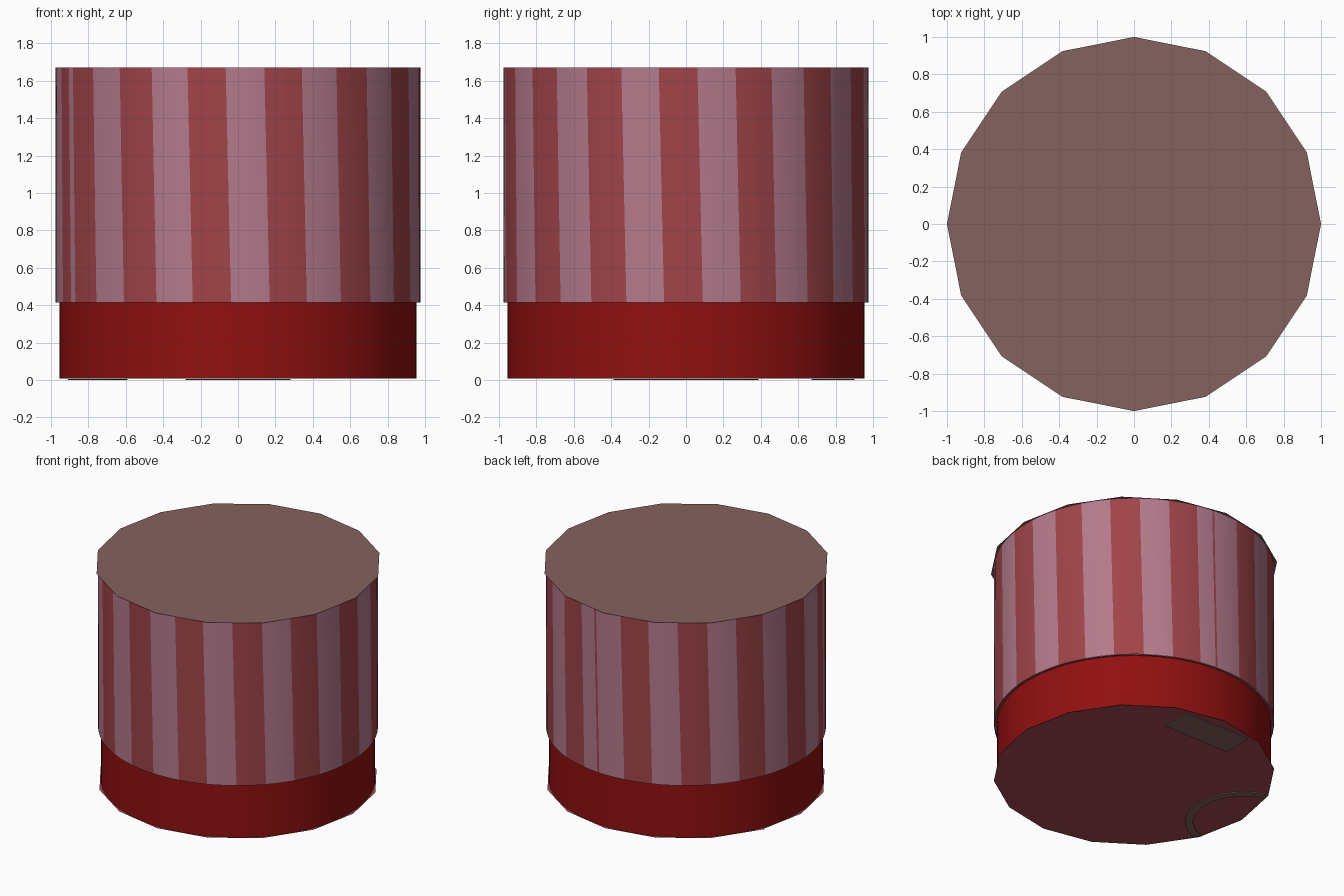
import bpy, bmesh, math

if "Cube" in bpy.data.objects:
    bpy.data.objects.remove(bpy.data.objects["Cube"])


def lin(c):
    c /= 255
    return c / 12.92 if c <= 0.04045 else ((c + 0.055) / 1.055) ** 2.4


def material(name, r, g, b):
    m = bpy.data.materials.new(name)
    m.diffuse_color = (lin(r), lin(g), lin(b), 1)
    m.use_nodes = True
    m.node_tree.nodes["Principled BSDF"].inputs["Base Color"].default_value = m.diffuse_color
    return m


brown = material("dusty_brown", 133, 98, 94)
pink = material("pale_pink", 180, 122, 140)
rose = material("rose_red", 160, 68, 73)
red = material("deep_red", 145, 16, 16)
base_rose = material("base_rose", 165, 72, 80)


def make(name, bm, mats, smooth=False):
    me = bpy.data.meshes.new(name)
    bm.to_mesh(me)
    bm.free()
    ob = bpy.data.objects.new(name, me)
    bpy.context.collection.objects.link(ob)
    for m in mats:
        me.materials.append(m)
    for p in me.polygons:
        p.use_smooth = smooth
    return ob


def polar(r, deg, z, cx=0):
    a = math.radians(deg)
    return (cx + r * math.cos(a), r * math.sin(a), z)


def disc(name, r, z, mat, up):
    bm = bmesh.new()
    vs = [bm.verts.new(polar(r, i * 22.5, z)) for i in range(16)]
    bm.faces.new(vs if up else vs[::-1])
    return make(name, bm, [mat])


def wall(name, r, z0, z1, angles, mats, rule, twist=0):
    """Closed tube whose bottom edge is turned by twist degrees."""
    bm = bmesh.new()
    lo = [bm.verts.new(polar(r, a + twist, z0)) for a in angles]
    hi = [bm.verts.new(polar(r, a, z1)) for a in angles]
    n = len(angles)
    for i in range(n):
        j = (i + 1) % n
        f = bm.faces.new((lo[i], lo[j], hi[j], hi[i]))
        nxt = angles[j] + (360 if j == 0 else 0)
        f.material_index = rule((angles[i] + nxt) / 2)
    return make(name, bm, mats, True)


# Slanted stripes: two stretches with different phase, split at two seams
PERIOD = 24.37
SEAM_A, SEAM_B = 84.0, 202.0


def centre(a):
    return 115.4 if SEAM_A < a < SEAM_B else -87.8


def stripe(a):
    d = (a - centre(a)) / PERIOD
    return 0 if abs(d - round(d)) < 0.25 else 1


def stripe_angles():
    cuts = []
    for start, end in ((-158.0, SEAM_A), (SEAM_A, SEAM_B)):
        first = centre((start + end) / 2) - PERIOD / 4
        edges = [first + k * PERIOD / 2 for k in range(-40, 41)]
        edges = [start] + [e for e in edges if start + .3 < e < end - .3] + [end]
        for a, b in zip(edges, edges[1:]):
            n = max(1, math.ceil((b - a) / 4.2))
            cuts += [a + (b - a) * i / n for i in range(n)]
    return cuts


wall("striped_wall", 0.975, 0.415, 1.67, stripe_angles(), [pink, rose], stripe, 1.7)

# Plain lower band
wall("lower_band", 0.955, 0.008, 0.415, [i * 5 for i in range(72)], [red], lambda a: 0)

# Narrow step between the two walls
bm = bmesh.new()
inner = [bm.verts.new(polar(0.955, i * 5, 0.415)) for i in range(72)]
outer = [bm.verts.new(polar(0.973, i * 5, 0.415)) for i in range(72)]
for i in range(72):
    j = (i + 1) % 72
    bm.faces.new((inner[i], inner[j], outer[j], outer[i]))
make("step", bm, [rose])

# Sixteen-sided lid and base
disc("lid", 1.0, 1.67, brown, True)
disc("base", 0.98, 0.008, base_rose, False)


# Thin plates under the base
def plate(name, outline_a, outline_b):
    """Strip between two matching outlines, given thickness downwards."""
    bm = bmesh.new()
    a = [bm.verts.new((x, y, 0.0)) for x, y in outline_a]
    b = [bm.verts.new((x, y, 0.0)) for x, y in outline_b]
    for i in range(len(a) - 1):
        bm.faces.new((a[i], a[i + 1], b[i + 1], b[i]))
    bmesh.ops.recalc_face_normals(bm, faces=bm.faces)
    if bm.faces[:][0].normal.z > 0:
        bmesh.ops.reverse_faces(bm, faces=bm.faces)
    ret = bmesh.ops.extrude_face_region(bm, geom=bm.faces[:], use_keep_orig=True)
    for v in ret["geom"]:
        if isinstance(v, bmesh.types.BMVert):
            v.co.z = 0.007
    bmesh.ops.recalc_face_normals(bm, faces=bm.faces)
    make(name, bm, [brown])


plate("base_label", [(-0.28, 0.67), (0.28, 0.67)], [(-0.28, 0.9), (0.28, 0.9)])


def arc(r, span):
    return [polar(r, -span + 2 * span * i / 24, 0, -1.0)[:2] for i in range(25)]


plate("base_arc", arc(0.41, 71), arc(0.355, 75))
